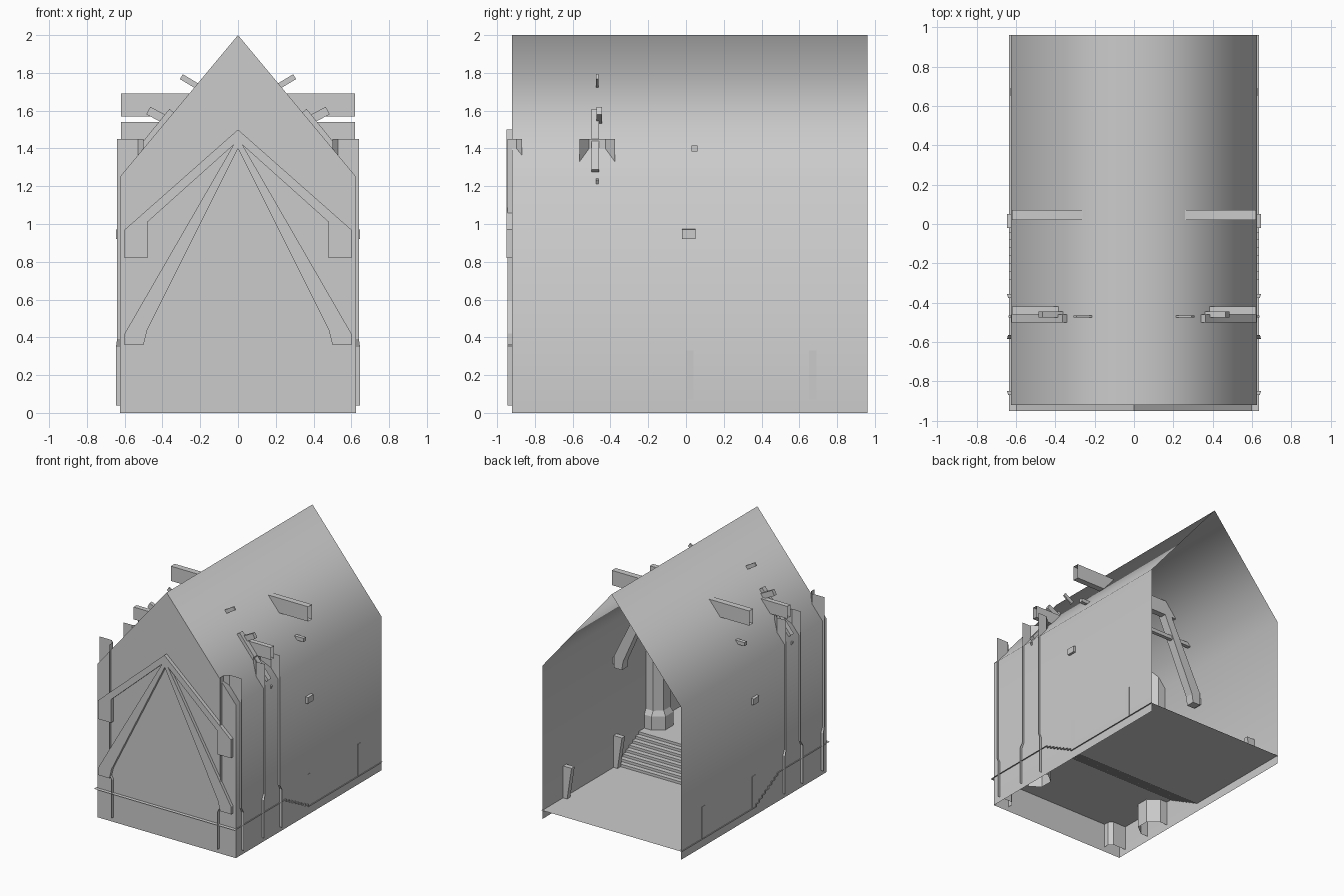
import bpy, bmesh, math

cube = bpy.data.objects.get("Cube")
if cube:
    bpy.data.objects.remove(cube, do_unlink=True)

GREY = (0.6, 0.6, 0.6, 1)
stone = bpy.data.materials.new("grey_stone")
stone.use_nodes = True
stone.diffuse_color = GREY
stone.node_tree.nodes["Principled BSDF"].inputs["Base Color"].default_value = GREY

HALF, EAVE, RIDGE = 0.625, 1.25, 2.0
FRONT, BACK = -0.92, 0.96


def finish(name, bm, smooth=False, recalc=True):
    if recalc:
        bmesh.ops.recalc_face_normals(bm, faces=bm.faces)
    mesh = bpy.data.meshes.new(name)
    bm.to_mesh(mesh)
    bm.free()
    mesh.materials.append(stone)
    for p in mesh.polygons:
        p.use_smooth = smooth
    obj = bpy.data.objects.new(name, mesh)
    bpy.context.collection.objects.link(obj)
    return obj


def loft(name, rings, closed=False, caps=False, smooth=False, recalc=True):
    """Skin a list of equal length point rings."""
    bm = bmesh.new()
    rows = [[bm.verts.new(p) for p in ring] for ring in rings]
    n = len(rows[0])
    for a, b in zip(rows, rows[1:]):
        for i in range(n if closed else n - 1):
            j = (i + 1) % n
            bm.faces.new((a[i], a[j], b[j], b[i]))
    if caps:
        bm.faces.new(rows[0])
        bm.faces.new(rows[-1])
    return finish(name, bm, smooth, recalc)


def plate(name, pts, y0, y1):
    """Solid cut from an x-z outline between two depths."""
    return loft(name, [[(x, y, z) for x, z in pts] for y in (y0, y1)], True, True)


def bar(name, a, b, thick, y0, y1):
    """Straight timber between two x-z points."""
    dx, dz = b[0] - a[0], b[1] - a[1]
    k = thick / 2 / math.hypot(dx, dz)
    ox, oz = -dz * k, dx * k
    return plate(name, [(a[0] + ox, a[1] + oz), (b[0] + ox, b[1] + oz),
                        (b[0] - ox, b[1] - oz), (a[0] - ox, a[1] - oz)], y0, y1)


def flip(pts, s):
    return [(x * s, z) for x, z in pts]


# Walls and roof: one open, softly shaded shell
section = [(HALF, 0), (HALF, EAVE), (0, RIDGE), (-HALF, EAVE), (-HALF, 0)]
loft("walls_and_roof", [[(x, y, z) for x, z in section] for y in (FRONT, BACK)],
     smooth=True, recalc=False)

# Gabled front wall
bm = bmesh.new()
bm.faces.new([bm.verts.new((x, FRONT, z)) for x, z in reversed(section)])
finish("front_wall", bm, recalc=False)

# Floor: low nave, flight of steps, raised platform
LOW, HIGH, STEPS, RUN = 0.07, 0.24, 8, 0.32
profile = [(BACK, LOW), (0, LOW)]
for i in range(STEPS):
    z = LOW + (HIGH - LOW) * (i + 1) / STEPS
    profile += [(-RUN * i / STEPS, z), (-RUN * (i + 1) / STEPS, z)]
profile[-1] = (-0.95, HIGH)
loft("stepped_floor", [[(x, y, z) for y, z in profile] for x in (-0.635, 0.635)])

# Piers: open half-octagon shells with a wider base
LEVELS = [(0.04, 1), (0.35, 1), (0.39, 0), (1.45, 0)]
PIER_Y = -0.47
for s, side in ((1, "left"), (-1, "right")):
    rings, corner = [], []
    for z, wide in LEVELS:
        w, x0, out = 0.095 + 0.02 * wide, 0.5 - 0.022 * wide, 0.64 + 0.006 * wide
        outline = [(out, -w), (0.56, -w), (x0, -w * 0.45),
                   (x0, w * 0.45), (0.56, w), (out, w)]
        rings.append([(s * x, PIER_Y + y, z) for x, y in outline])
        back = -0.868 + 0.02 * wide
        corner.append([(s * x, y, z) for x, y in
                       [(x0, -0.945), (x0, back - 0.03), (x0 + 0.03, back), (out, back)]])
    loft(side + "_pier", rings)
    loft(side + "_corner_pier", corner)

    # Front truss, standing slightly proud of the wall
    plate(side + "_front_rafter", flip([(0, 1.5), (0.6, 0.97), (0.6, 0.82), (0.48, 0.82),
                                        (0.48, 1.01), (0, 1.44)], s), -0.95, -0.88)
    plate(side + "_front_brace", flip([(0, 1.46), (0.6, 0.42), (0.6, 0.36), (0.5, 0.36),
                                       (0.48, 0.44), (0, 1.4)], s), -0.945, -0.88)

    # Timbers of the pier truss
    bar(side + "_roof_purlin", (s * 0.34, 1.59), (s * 0.6, 1.27), 0.06, -0.5, -0.46)
    bar(side + "_scissor_brace", (s * 0.3, 1.78), (s * -0.63, 1.22), 0.03, -0.476, -0.464)
    bar(side + "_short_tie", (s * 0.475, 1.6), (s * 0.3, 1.51), 0.045, -0.475, -0.445)
    bar(side + "_pier_brace", (s * 0.53, 1.1), (s * 0.2, 1.5), 0.05, -0.5, -0.44)

    # Curved-foot brace of the middle truss, resting on a corbel
    plate(side + "_middle_brace", flip([(0.2, 1.69), (0.27, 1.67), (0.6, 1.0), (0.6, 0.9),
                                        (0.53, 0.9), (0.52, 0.97)], s), 0.0, 0.07)
    plate(side + "_corbel", flip([(0.55, 0.92), (0.645, 0.92), (0.645, 0.97),
                                  (0.55, 0.99)], s), -0.02, 0.05)

    # Tapered bench ends on the low floor
    for n, y in enumerate((0.02, 0.67)):
        plate(f"{side}_bench_end_{n + 1}", flip([(0.59, LOW), (0.628, LOW), (0.628, 0.33),
                                                 (0.55, 0.33)], s), y - 0.02, y + 0.02)

# Cross beams: hollow tubes running through the roof
for name, y0, y1, z0, z1 in (("middle_cross_beam", 0.02, 0.07, 1.57, 1.69),
                             ("pier_cross_beam", -0.46, -0.42, 1.44, 1.54)):
    loft(name, [[(x, y0, z0), (x, y1, z0), (x, y1, z1), (x, y0, z1)]
                for x in (-0.62, 0.62)], closed=True)
bar("middle_tie_bar", (-0.57, 1.4), (0.57, 1.4), 0.03, 0.03, 0.06)
